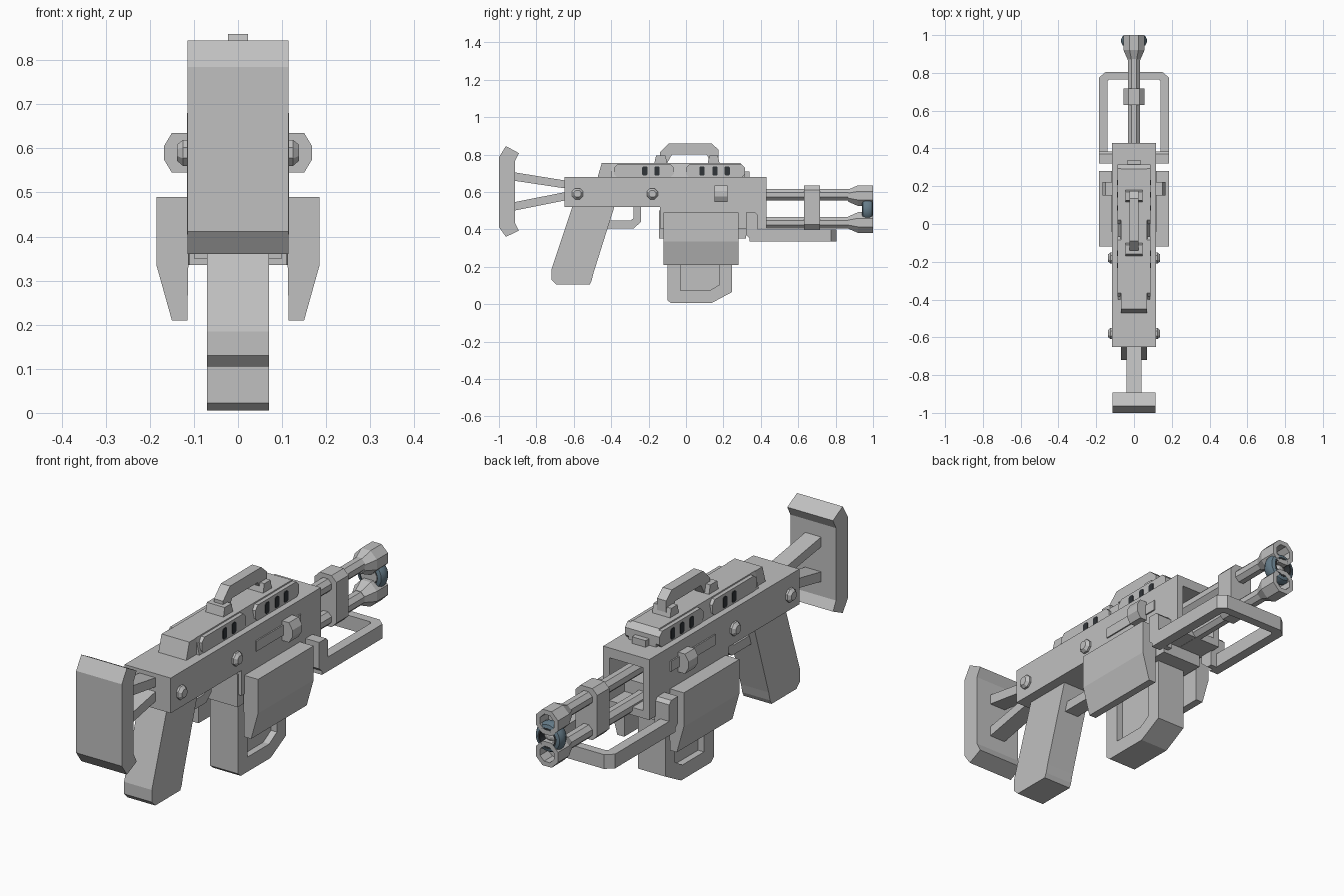
import bpy, bmesh, math
from mathutils import Vector

if "Cube" in bpy.data.objects:
    bpy.data.objects.remove(bpy.data.objects["Cube"])


def material(name, rgb):
    m = bpy.data.materials.new(name)
    m.use_nodes = True
    m.diffuse_color = (*rgb, 1)
    m.node_tree.nodes["Principled BSDF"].inputs["Base Color"].default_value = (*rgb, 1)
    return m


GREY = material("light grey", (0.53, 0.53, 0.53))
DARK = material("dark slot", (0.03, 0.035, 0.04))
BLUE = material("slate blue", (0.13, 0.2, 0.25))


def finish(name, bm, mat, smooth=False):
    bmesh.ops.recalc_face_normals(bm, faces=bm.faces)
    mesh = bpy.data.meshes.new(name)
    bm.to_mesh(mesh)
    bm.free()
    mesh.materials.append(mat)
    ob = bpy.data.objects.new(name, mesh)
    bpy.context.collection.objects.link(ob)
    if smooth:
        bpy.ops.object.select_all(action="DESELECT")
        bpy.context.view_layer.objects.active = ob
        ob.select_set(True)
        bpy.ops.object.shade_smooth_by_angle()
    return ob


def prism(name, pts, lo, hi, axis="x", mat=GREY):
    """Extrude a 2D outline along an axis: x takes (y, z), y takes (x, z), z takes (x, y)."""
    place = {"x": lambda a, b, t: (t, a, b),
             "y": lambda a, b, t: (a, t, b),
             "z": lambda a, b, t: (a, b, t)}[axis]
    bm = bmesh.new()
    ends = [[bm.verts.new(place(a, b, t)) for a, b in pts] for t in (lo, hi)]
    for ring in ends:
        bm.faces.new(ring)
    for i in range(len(pts)):
        j = (i + 1) % len(pts)
        bm.faces.new((ends[0][i], ends[0][j], ends[1][j], ends[1][i]))
    return finish(name, bm, mat)


def slab(name, pts, half, mat=GREY):
    return prism(name, pts, -half, half, "x", mat)


def rect(a0, a1, b0, b1, c=0.0):
    """Rectangle outline, with corners cut by c."""
    if not c:
        return [(a0, b0), (a1, b0), (a1, b1), (a0, b1)]
    return [(a0 + c, b0), (a1 - c, b0), (a1, b0 + c), (a1, b1 - c),
            (a1 - c, b1), (a0 + c, b1), (a0, b1 - c), (a0, b0 + c)]


def lathe(name, prof, centre, axis="y", n=8, mat=GREY, closed=False, smooth=False):
    """Turn (radius, distance) points around an axis through centre."""
    bm = bmesh.new()
    rings = []
    for r, d in prof:
        ring = []
        for i in range(n):
            t = 2 * math.pi * (i + 0.5) / n
            u, v = r * math.cos(t), r * math.sin(t)
            p = (u, d, v) if axis == "y" else (d, u, v)
            ring.append(bm.verts.new(Vector(p) + Vector(centre)))
        rings.append(ring)
    pairs = list(zip(rings, rings[1:])) + ([(rings[-1], rings[0])] if closed else [])
    for a, b in pairs:
        for i in range(n):
            j = (i + 1) % n
            bm.faces.new((a[i], a[j], b[j], b[i]))
    if not closed:
        bm.faces.new(rings[0])
        bm.faces.new(rings[-1])
    return finish(name, bm, mat, smooth)


# Shoulder stock: plate with swept ends and two struts
slab("stock_plate", [(-1, .785), (-.963, .845), (-.893, .807), (-.915, .765),
                     (-.915, .435), (-.893, .393), (-.963, .36), (-1, .412)], .115)
slab("upper_strut", [(-.92, .705), (-.64, .66), (-.64, .618), (-.92, .66)], .04)
slab("lower_strut", [(-.92, .5), (-.64, .556), (-.64, .6), (-.92, .545)], .04)

# Receiver with an open frame at the barrel end
slab("receiver", [(-.65, .52), (-.14, .52), (-.14, .405), (.2, .405),
                  (.2, .68), (-.65, .68)], .116)
slab("frame_top", rect(.2, .43, .635, .68), .116)
slab("frame_bottom", rect(.2, .43, .405, .44), .116)
for side, s in (("left", 1), ("right", -1)):
    prism("frame_wall_" + side, rect(.2, .43, .44, .635), s * .085, s * .116)
slab("magazine_housing", rect(-.145, .32, .35, .5), .1)

# Top cover with tapered flanks
prism("top_cover", [(-.085, .68), (.085, .68), (.068, .755), (-.068, .755)], -.4, .29, "y")
slab("cover_rear", [(-.472, .68), (-.45, .755), (-.4, .755), (-.4, .68)], .07)
slab("cover_front", [(.29, .68), (.29, .755), (.315, .73), (.315, .68)], .07)
slab("front_block", rect(.24, .34, .68, .71), .035)

# Carrying handle on two feet
slab("carry_handle", [(-.14, .755), (-.14, .81), (-.09, .86), (.135, .86), (.175, .825),
                      (.175, .755), (.135, .755), (.11, .8), (-.075, .8), (-.1, .755)], .023)
for name, y0, y1 in (("rear", -.17, -.1), ("front", .115, .18)):
    slab(name + "_handle_foot", [(y0, .75), (y1, .75), (y1 - .01, .795), (y0 + .01, .795)], .045)

# Grip and trigger guard
slab("grip", [(-.605, .53), (-.38, .53), (-.495, .165), (-.505, .125), (-.515, .105),
              (-.695, .105), (-.72, .13), (-.72, .185)], .07)
slab("trigger_guard", [(-.42, .405), (-.28, .405), (-.24, .44), (-.24, .53), (-.28, .53),
                       (-.28, .46), (-.295, .448), (-.42, .448)], .035)

# Magazine: thin core with a thicker rim
slab("magazine_core", [(-.09, .36), (-.09, .02), (.13, .02), (.235, .075), (.235, .36)], .04)
slab("magazine_rim", [(-.1, .36), (-.1, .022), (-.08, .005), (.135, .005), (.247, .065),
                      (.247, .36), (.18, .36), (.18, .105), (.125, .072), (-.03, .072),
                      (-.03, .36)], .07)

# Details on both flanks
for side, s in (("left", 1), ("right", -1)):
    prism("side_plate_" + side, [(s * .11, .49), (s * .185, .49), (s * .185, .335),
                                 (s * .15, .21), (s * .115, .21)], -.12, .28, "y")
    prism("slide_track_" + side, rect(-.04, .28, .57, .617), s * .11, s * .122)
    prism("slide_knob_" + side, [(s * .11, .635), (s * .15, .635), (s * .168, .605),
                                 (s * .168, .575), (s * .15, .545), (s * .11, .545)],
          .152, .222, "y")
    for i, y in enumerate((-.58, -.18)):
        lathe("bolt_%s_%d" % (side, i), [(.032, s * .11), (.032, s * .125), (.02, s * .138)],
              (0, y, .59), "x")
    for name, y0, y1, slots in (("rear", -.385, -.065, (-.22, -.155)),
                                ("front", 0, .315, (.085, .155, .22))):
        prism("%s_vent_plate_%s" % (name, side), rect(y0, y1, .675, .75, .02), s * .06, s * .087)
        for i, y in enumerate(slots):
            prism("%s_vent_slot_%s_%d" % (name, side, i),
                  rect(y - .014, y + .014, .687, .737, .006), s * .084, s * .09, "x", DARK)
    prism("loop_mount_" + side, [(.32, .37), (.36, .335), (.385, .335), (.385, .475),
                                 (.37, .49), (.32, .49)], s * .11, s * .185)

# Forward hand loop
half = [(.14, .34), (.14, .755), (.13, .765)]
outer = [(.15, .805), (.185, .775), (.185, .34)]
prism("hand_loop", half + [(-x, y) for x, y in reversed(half)]
      + [(-x, y) for x, y in reversed(outer)] + outer, .335, .4, "z")

# Twin barrels, clamp and flared muzzles
for name, z, zm in (("upper", .585, .58), ("lower", .435, .436)):
    lathe(name + "_barrel", [(.033, .2), (.033, .9)], (0, 0, z))
    lathe(name + "_muzzle", [(.034, .865), (.06, .92), (.06, 1), (.038, 1), (.038, .94), (.034, .94)],
          (0, 0, zm))
prism("barrel_clamp", rect(-.055, .055, .4, .635, .025), .63, .717, "y")

# Emitter ring between the muzzles
lathe("emitter_ring", [(.046, .94), (.06, .945), (.068, .96), (.068, .98), (.06, .995),
                       (.046, 1)], (0, 0, .508), n=32, mat=BLUE, closed=True, smooth=True)
lathe("emitter_liner", [(.047, .942), (.047, 1), (.038, 1), (.038, .942)],
      (0, 0, .508), n=32, mat=DARK, closed=True, smooth=True)
lathe("emitter_core", [(.04, .94), (.04, .965), (.008, .985)], (0, 0, .508), n=12)
